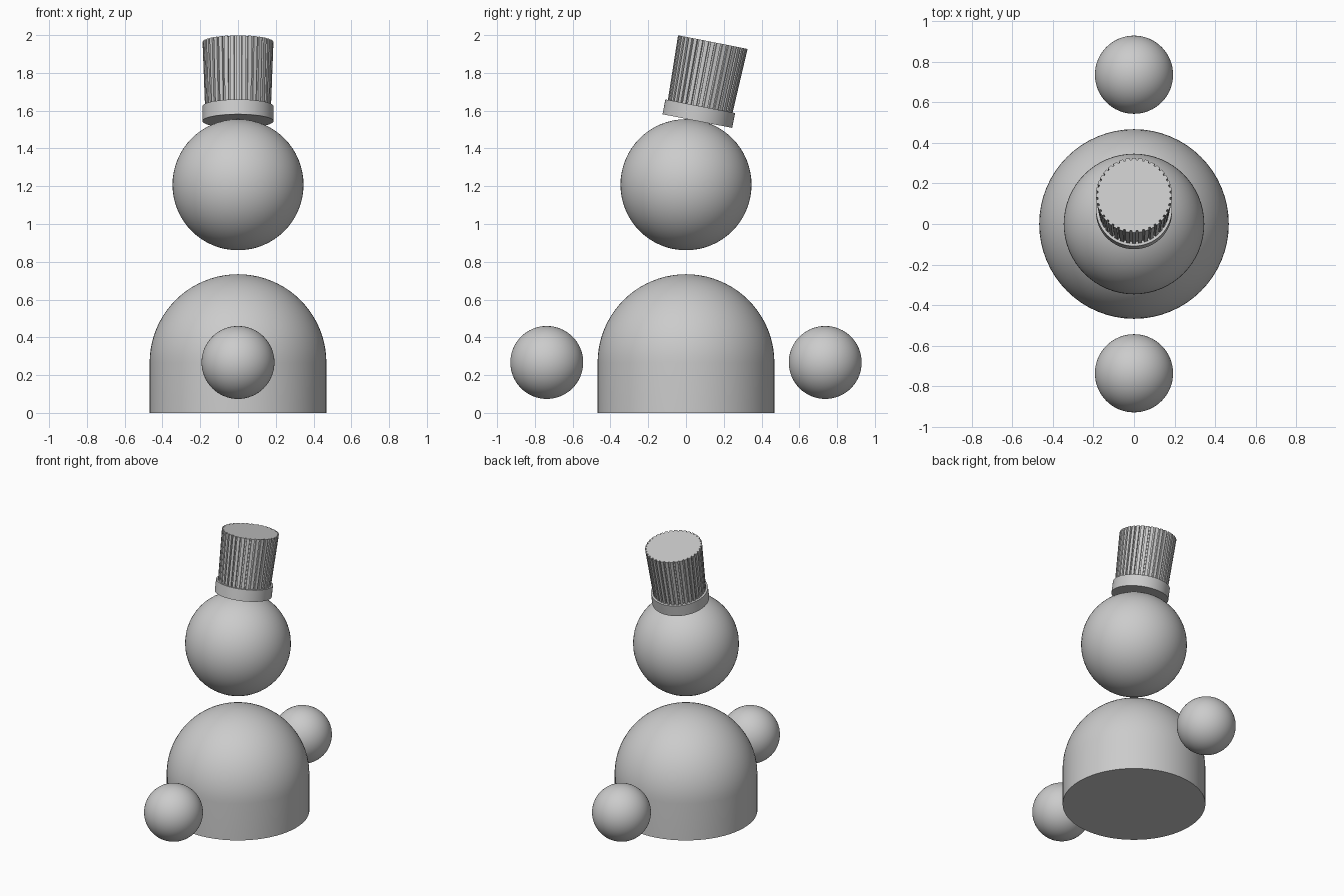
import bpy
from math import sin, cos, pi, radians

if "Cube" in bpy.data.objects:
    bpy.data.objects.remove(bpy.data.objects["Cube"])


def make_object(name, verts, faces, angle=30):
    mesh = bpy.data.meshes.new(name)
    mesh.from_pydata(verts, [], faces)
    obj = bpy.data.objects.new(name, mesh)
    bpy.context.collection.objects.link(obj)
    bpy.ops.object.select_all(action='DESELECT')
    obj.select_set(True)
    bpy.context.view_layer.objects.active = obj
    bpy.ops.object.shade_smooth_by_angle(angle=radians(angle))
    return obj


def loft(name, rings, angle=30):
    """Skin equal-length rings, bottom to top, and cap both ends."""
    n = len(rings[0])
    verts = [v for ring in rings for v in ring]
    faces = [tuple(reversed(range(n)))]
    for k in range(len(rings) - 1):
        a, b = k * n, (k + 1) * n
        faces += [(a + i, a + (i + 1) % n, b + (i + 1) % n, b + i) for i in range(n)]
    faces.append(tuple(range(len(verts) - n, len(verts))))
    return make_object(name, verts, faces, angle)


def circle(r, z, n=64):
    return [(r * cos(2 * pi * i / n), r * sin(2 * pi * i / n), z) for i in range(n)]


def ball(name, radius, location):
    bpy.ops.mesh.primitive_uv_sphere_add(segments=64, ring_count=32,
                                         radius=radius, location=location)
    obj = bpy.context.object
    obj.name = name
    bpy.ops.object.shade_smooth()
    return obj


# Body: short cylinder with a domed top
R, H = 0.468, 0.266
dome = [circle(R * cos(pi / 2 * k / 20), H + R * sin(pi / 2 * k / 20)) for k in range(20)]
dome.append(circle(0.002, H + R))
loft("body", [circle(R, 0)] + dome, 40)

# Head and floating hands
ball("head", 0.347, (0, 0, 1.208))
for side, y in (("left", 0.737), ("right", -0.737)):
    ball(side + "_hand", 0.193, (0, y, 0.267))

# Hat: plain band plus flared pleated crown, tilted backwards
band = loft("hat_band", [circle(0.188, 0), circle(0.188, 0.08)])

PLEATS, DEPTH = 36, 0.010


def pleated_ring(r, z):
    # wide raised ribs separated by narrow grooves
    pts = []
    for i in range(PLEATS):
        for offset, drop in ((-0.32, 0), (0.32, 0), (0.36, DEPTH), (0.64, DEPTH)):
            a = 2 * pi * (i + offset) / PLEATS
            pts.append(((r - drop) * cos(a), (r - drop) * sin(a), z))
    return pts


crown = loft("hat_crown", [pleated_ring(0.175, 0.078), pleated_ring(0.188, 0.426)])
for part in (band, crown):
    part.location = (0, 0.06, 1.545)
    part.rotation_euler = (radians(-11.1), 0, 0)
